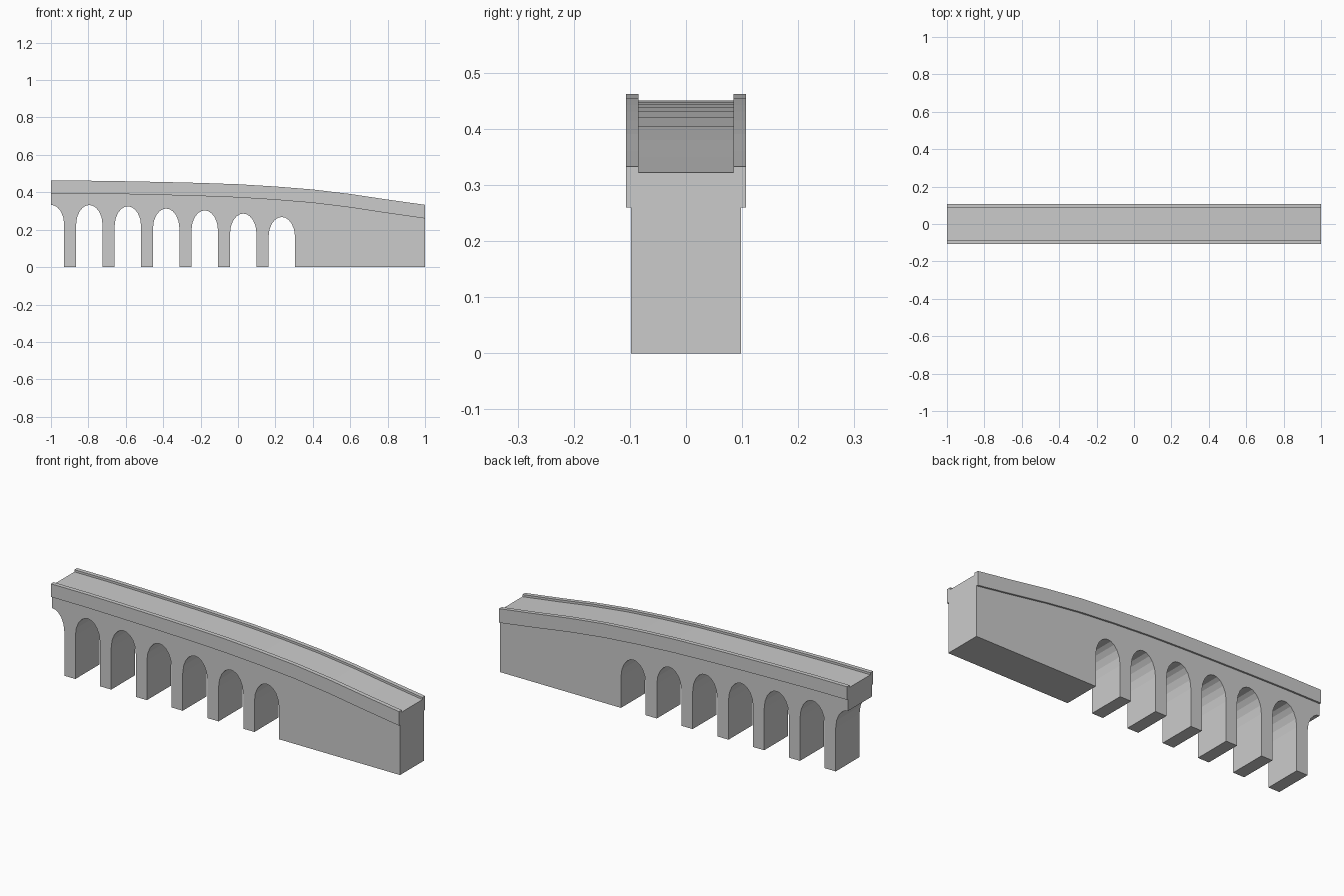
import bpy, bmesh, math

if "Cube" in bpy.data.objects:
    bpy.data.objects.remove(bpy.data.objects["Cube"])

WALL, OUTER, INNER = 0.098, 0.107, 0.085
DECK_DROP = 0.011

# Crest line of the parapet: (x, z)
crest = [(-1, .462), (-.8, .462), (-.6, .459), (-.4, .455), (-.2, .450),
         (0, .443), (.2, .431), (.4, .415), (.6, .391), (.8, .361), (1, .333)]


def band_bottom(x, z):
    return z - 0.068 - 0.0025 * (x + 1)


# Arch openings: (centre x, crown z)
arches = [(-1, .333), (-.795, .332), (-.589, .325), (-.384, .313),
          (-.178, .303), (.028, .286), (.234, .268)]
HALF, RISE = 0.071, 0.107
angles = [math.radians(a) for a in (0, 22, 42, 60, 76, 90)]


def arch_points(cx, crown):
    right = [(cx + HALF * math.cos(a), crown - RISE + RISE * math.sin(a)) for a in angles]
    left = [(2 * cx - x, z) for x, z in right[:-1]]
    if cx == -1:                      # half arch at the cut end
        return right[::-1] + [(cx + HALF, 0)]
    return [(cx - HALF, 0)] + left + right[::-1] + [(cx + HALF, 0)]


bm = bmesh.new()

# Arched wall: side profile joined across the width, open under the deck
lower = [p for a in arches for p in arch_points(*a)] + [(1, 0)]
upper = [(x, band_bottom(x, z)) for x, z in reversed(crest)]
outline = lower + upper
sides = [[bm.verts.new((x, y, z)) for x, z in outline] for y in (-WALL, WALL)]
for s in sides:
    bm.faces.new(s)
n, first_top = len(outline), len(lower)
for i in range(n):
    j = (i + 1) % n
    if first_top <= i < n - 1:
        continue
    bm.faces.new((sides[0][i], sides[0][j], sides[1][j], sides[1][i]))

# Deck with raised parapets: channel section swept along the crest
rings = []
for x, z in crest:
    b, d = band_bottom(x, z), z - DECK_DROP
    half = [(-WALL, b), (-OUTER, b), (-OUTER, z), (-INNER, z), (-INNER, d)]
    section = half + [(-y, h) for y, h in reversed(half)]
    rings.append([bm.verts.new((x, y, h)) for y, h in section])
for r, s in zip(rings, rings[1:]):
    for i in range(len(r) - 1):
        bm.faces.new((r[i], s[i], s[i + 1], r[i + 1]))
bm.faces.new(rings[0])
bm.faces.new(rings[-1])

# Weld wall and deck into one closed shell
bmesh.ops.remove_doubles(bm, verts=bm.verts, dist=1e-5)
bmesh.ops.recalc_face_normals(bm, faces=bm.faces)
bmesh.ops.triangulate(bm, faces=[f for f in bm.faces if len(f.verts) > 4])
mesh = bpy.data.meshes.new("arched_bridge")
bm.to_mesh(mesh)
bm.free()
bpy.context.collection.objects.link(bpy.data.objects.new("arched_bridge", mesh))
